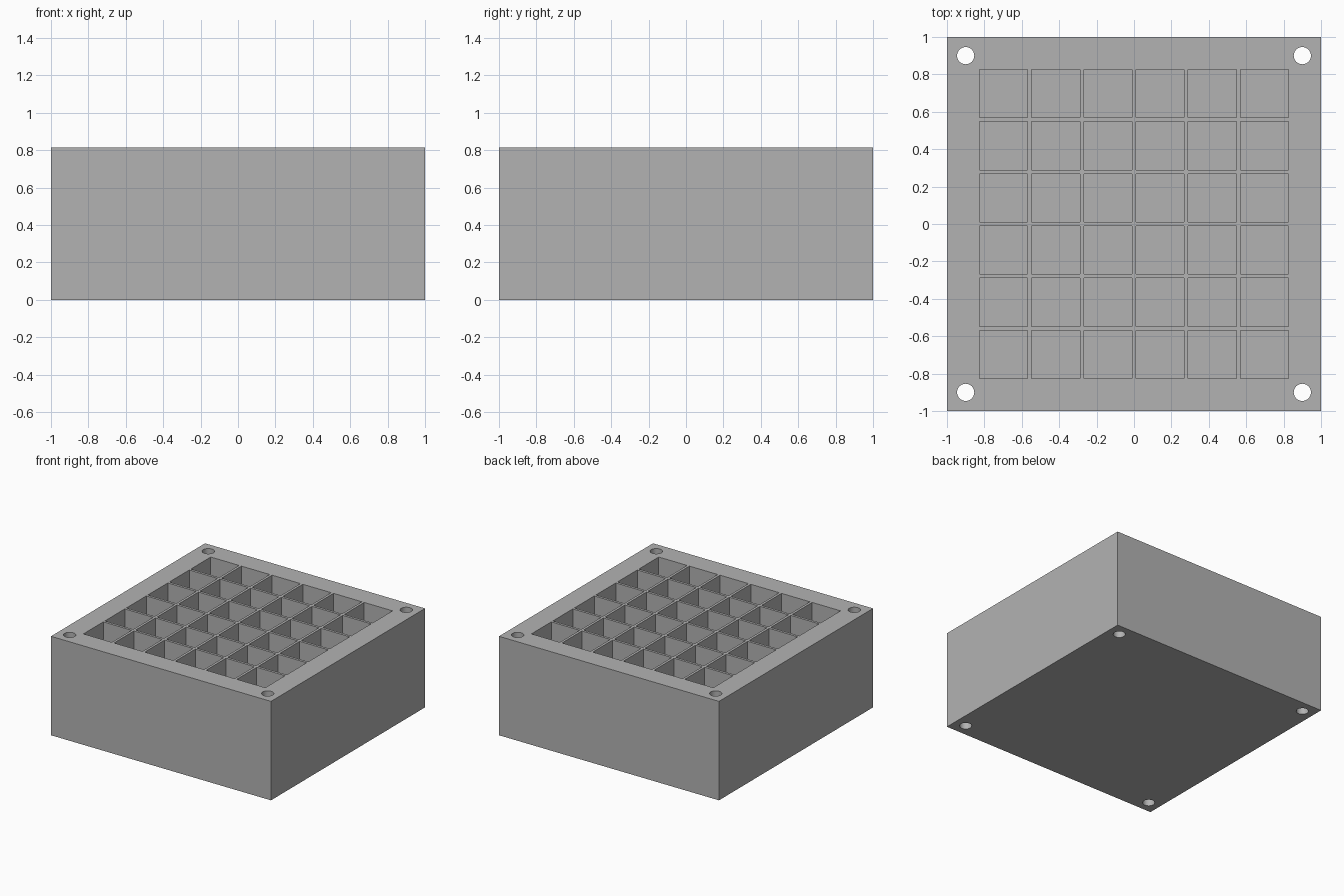
import bpy
import bmesh
from mathutils import Matrix, Vector

HEIGHT = 0.813      # block height
FLOOR = 0.06        # thickness below the pockets
CELL = 0.258        # pocket width
PITCH = 0.279       # pocket spacing
COUNT = 6           # pockets per row
HOLE_AT = 0.9       # corner hole offset
HOLE_RADIUS = 0.046

cube = bpy.data.objects.get("Cube")
if cube:
    bpy.data.objects.remove(cube, do_unlink=True)

grey = bpy.data.materials.new("light grey")
grey.use_nodes = True
colour = (0.45, 0.45, 0.45, 1)
grey.diffuse_color = colour
grey.node_tree.nodes["Principled BSDF"].inputs["Base Color"].default_value = colour


def add_box(bm, size, centre):
    matrix = Matrix.Translation(centre) @ Matrix.Diagonal((*size, 1))
    bmesh.ops.create_cube(bm, size=1, matrix=matrix)


def make_object(name, bm):
    mesh = bpy.data.meshes.new(name)
    bm.to_mesh(mesh)
    bm.free()
    mesh.materials.append(grey)
    obj = bpy.data.objects.new(name, mesh)
    bpy.context.collection.objects.link(obj)
    return obj


# Solid block
bm = bmesh.new()
add_box(bm, (2, 2, HEIGHT), Vector((0, 0, HEIGHT / 2)))
block = make_object("compartment_block", bm)

# Cutter: grid of square pockets, open at the top
bm = bmesh.new()
depth = HEIGHT - FLOOR + 0.1
steps = [(i - (COUNT - 1) / 2) * PITCH for i in range(COUNT)]
for x in steps:
    for y in steps:
        add_box(bm, (CELL, CELL, depth), Vector((x, y, FLOOR + depth / 2)))

# Cutter: round holes through the four corners
for sx in (-1, 1):
    for sy in (-1, 1):
        bmesh.ops.create_cone(
            bm, cap_ends=True, segments=48, radius1=HOLE_RADIUS,
            radius2=HOLE_RADIUS, depth=HEIGHT + 0.2,
            matrix=Matrix.Translation((sx * HOLE_AT, sy * HOLE_AT, HEIGHT / 2)))
cutter = make_object("pocket_cutter", bm)
cutter.hide_render = True

# Cut the block, then discard the cutter
cut = block.modifiers.new("cut", "BOOLEAN")
cut.operation = "DIFFERENCE"
cut.solver = "EXACT"
cut.object = cutter
bpy.ops.object.select_all(action="DESELECT")
bpy.context.view_layer.objects.active = block
block.select_set(True)
bpy.ops.object.modifier_apply(modifier=cut.name)
bpy.data.objects.remove(cutter, do_unlink=True)
bpy.ops.object.shade_smooth_by_angle()
